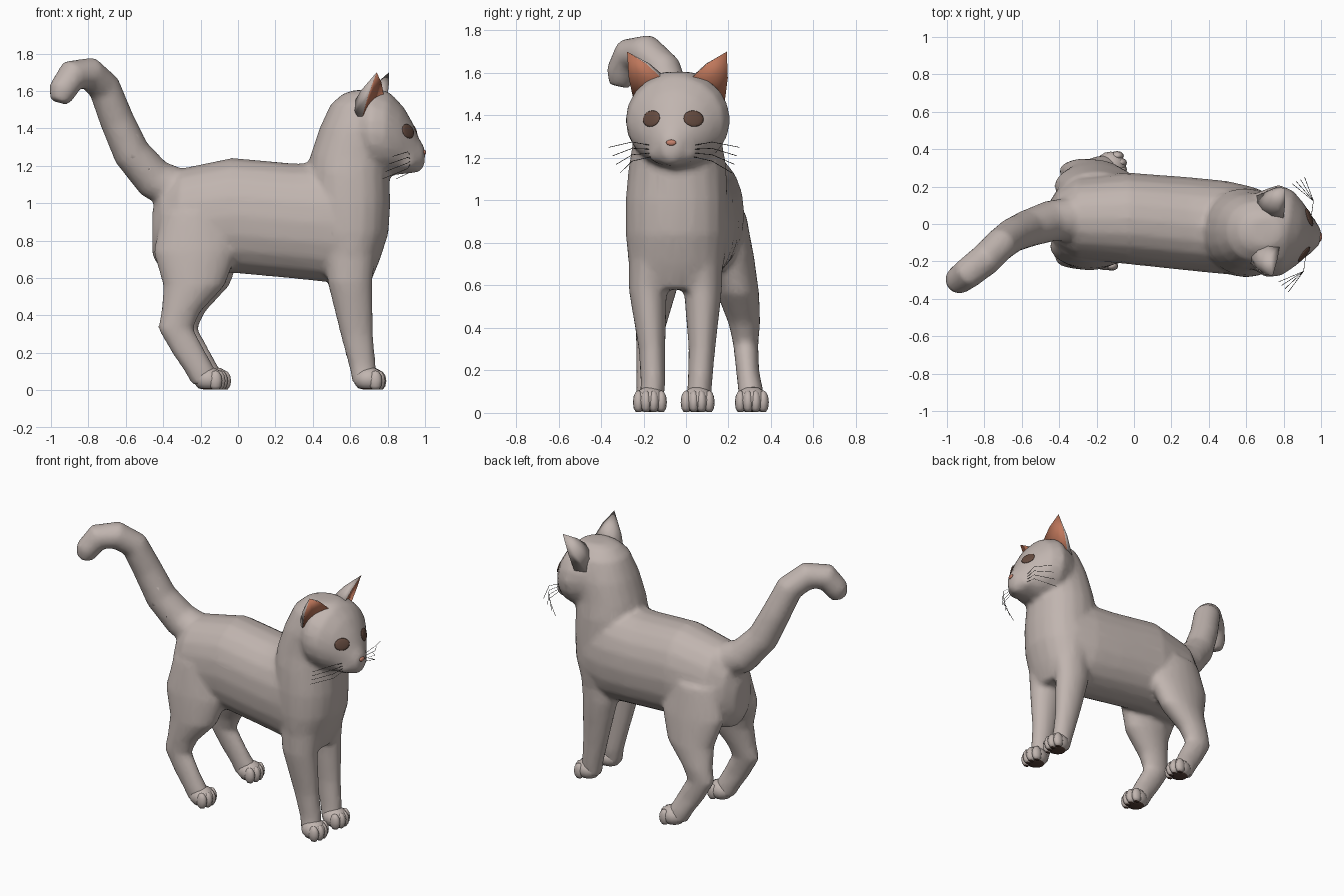
import bpy, bmesh, math
from mathutils import Vector, Matrix, Quaternion
from mathutils.bvhtree import BVHTree

if "Cube" in bpy.data.objects:
    bpy.data.objects.remove(bpy.data.objects["Cube"])


def material(name, rgb):
    m = bpy.data.materials.new(name)
    m.diffuse_color = (*rgb, 1)
    m.use_nodes = True
    m.node_tree.nodes["Principled BSDF"].inputs["Base Color"].default_value = m.diffuse_color
    return m


FUR = material("grey_fur", (0.53, 0.46, 0.43))
EAR = material("terracotta_ear", (0.52, 0.185, 0.105))
EYE = material("brown_eye", (0.13, 0.07, 0.05))
NOSE = material("pink_nose", (0.55, 0.22, 0.15))
PAD = material("dark_pad", (0.09, 0.05, 0.038))
WHISKER = material("dark_whisker", (0.05, 0.045, 0.04))


def finish(name, bm, *mats):
    bmesh.ops.recalc_face_normals(bm, faces=bm.faces)
    me = bpy.data.meshes.new(name)
    for f in bm.faces:
        f.smooth = True
    bm.to_mesh(me)
    bm.free()
    for m in mats:
        me.materials.append(m)
    ob = bpy.data.objects.new(name, me)
    bpy.context.collection.objects.link(ob)
    return ob


def loft(bm, rings, n=20, power=1.0):
    """Skin a closed tube over rings of (centre, u, v)."""
    loops = []
    for c, u, v in rings:
        loop = []
        for i in range(n):
            a = 2 * math.pi * i / n
            ca, sa = math.cos(a), math.sin(a)
            ca = math.copysign(abs(ca) ** power, ca)
            sa = math.copysign(abs(sa) ** power, sa)
            loop.append(bm.verts.new(Vector(c) + Vector(u) * ca + Vector(v) * sa))
        loops.append(loop)
    for p, q in zip(loops, loops[1:]):
        for i in range(n):
            j = (i + 1) % n
            bm.faces.new((p[i], p[j], q[j], q[i]))
    bm.faces.new(loops[0])
    bm.faces.new(loops[-1])


def x_rings(rows):   # rows: x, y, z, half width y, half height z
    return [((x, y, z), (0, a, 0), (0, 0, b)) for x, y, z, a, b in rows]


def z_rings(rows):   # rows: x, y, z, half length x, half width y
    return [((x, y, z), (a, 0, 0), (0, b, 0)) for x, y, z, a, b in rows]


def blob(bm, c, r, quat=Quaternion(), seg=16):
    mat = Matrix.Translation(c) @ quat.to_matrix().to_4x4() @ Matrix.Diagonal((*r, 1))
    bmesh.ops.create_uvsphere(bm, u_segments=seg, v_segments=seg // 2, radius=1, matrix=mat)


# The head is turned slightly towards the front
YAW = Matrix.Translation((0.72, -0.035, 0)) @ Matrix.Rotation(math.radians(-8), 4, 'Z')
R = YAW.to_3x3()


def head_pt(x, y, z):
    return YAW @ Vector((x, y, z))


# Torso
bm = bmesh.new()
loft(bm, x_rings([
    (-0.458, 0.03, 0.84, 0.08, 0.12), (-0.41, 0.03, 0.87, 0.155, 0.23),
    (-0.31, 0.03, 0.90, 0.217, 0.285), (-0.03, 0.03, 0.935, 0.245, 0.308),
    (0.30, 0.0, 0.905, 0.25, 0.308), (0.50, -0.02, 0.895, 0.25, 0.32),
    (0.65, -0.035, 0.90, 0.23, 0.29), (0.73, -0.04, 0.93, 0.17, 0.22)]), power=0.92)
# Chest and neck
loft(bm, z_rings([
    (0.61, -0.045, 0.58, 0.10, 0.17), (0.60, -0.045, 0.70, 0.16, 0.225),
    (0.60, -0.045, 0.84, 0.205, 0.24), (0.60, -0.045, 1.00, 0.215, 0.24),
    (0.592, -0.04, 1.16, 0.217, 0.23), (0.60, -0.04, 1.25, 0.215, 0.214),
    (0.64, -0.04, 1.40, 0.205, 0.20), (0.68, -0.04, 1.53, 0.185, 0.165),
    (0.69, -0.04, 1.585, 0.13, 0.11), (0.70, -0.04, 1.605, 0.08, 0.07)]), power=0.92)
# Head with a wedge face, then whisker pads
loft(bm, [(head_pt(x, 0, (lo + hi) / 2), R @ Vector((0, w, 0)), (0, 0, (hi - lo) / 2))
          for x, w, lo, hi in [
    (-0.16, 0.11, 1.24, 1.54), (-0.08, 0.20, 1.18, 1.59), (0.02, 0.252, 1.15, 1.61),
    (0.10, 0.23, 1.15, 1.585), (0.165, 0.172, 1.155, 1.515), (0.212, 0.118, 1.16, 1.435),
    (0.25, 0.075, 1.165, 1.345), (0.28, 0.04, 1.20, 1.30)]])
for s in (-1, 1):
    blob(bm, head_pt(0.185, s * 0.052, 1.225), (0.07, 0.07, 0.055))
# Tail
path = [(-0.30, 0.03, 1.06, 0.12), (-0.45, 0.015, 1.13, 0.11), (-0.57, -0.025, 1.27, 0.10),
        (-0.65, -0.06, 1.45, 0.092), (-0.715, -0.11, 1.62, 0.088), (-0.795, -0.19, 1.695, 0.088),
        (-0.887, -0.262, 1.685, 0.084), (-0.94, -0.302, 1.60, 0.076), (-0.953, -0.312, 1.54, 0.052)]
pts = [Vector(p[:3]) for p in path]
side = Vector((-0.5, 0.86, 0))
rings = []
for i, p in enumerate(pts):
    t = (pts[min(i + 1, len(pts) - 1)] - pts[max(i - 1, 0)]).normalized()
    u = (side - t * side.dot(t)).normalized()
    rings.append((p, u * path[i][3], t.cross(u) * path[i][3]))
loft(bm, rings)
# Front legs: x, z, half length, half width, with a sideways shift per ring
for y0, ys in ((-0.17, (0.02, -0.01, 0.01, 0.015, 0.0)), (0.055, (0.0, 0.025, 0.02, 0.01, 0.0))):
    rows = [(0.60, 0.82, 0.15, 0.12), (0.598, 0.58, 0.12, 0.09), (0.635, 0.30, 0.088, 0.063),
            (0.665, 0.13, 0.072, 0.058), (0.68, 0.03, 0.065, 0.06)]
    loft(bm, z_rings([(x, y0 + dy, z, a, b) for (x, z, a, b), dy in zip(rows, ys)]))
# Hind legs
for dx, ys in ((0.0, (-0.10, -0.12, -0.148, -0.165, -0.175, -0.18, -0.175, -0.17)),
               (0.025, (0.18, 0.205, 0.245, 0.275, 0.28, 0.29, 0.305, 0.31))):
    rows = [(-0.225, 0.95, 0.18, 0.10), (-0.228, 0.74, 0.225, 0.115), (-0.235, 0.56, 0.165, 0.10),
            (-0.305, 0.42, 0.105, 0.075), (-0.335, 0.33, 0.094, 0.06),
            (-0.262, 0.20, 0.092, 0.055), (-0.20, 0.10, 0.085, 0.06), (-0.175, 0.03, 0.07, 0.06)]
    loft(bm, z_rings([(x + dx, y, z, a, b) for (x, z, a, b), y in zip(rows, ys)]))
body = finish("body", bm, FUR)
# Fuse the parts into one skin, then thin it out
mod = body.modifiers.new("fuse", 'REMESH')
mod.mode, mod.voxel_size, mod.use_smooth_shade = 'VOXEL', 0.017, True
mod = body.modifiers.new("soften", 'SMOOTH')
mod.factor, mod.iterations = 0.5, 6
mod = body.modifiers.new("thin", 'DECIMATE')
mod.ratio = 0.4

# Paws with four toes and dark soles
for name, x, y in (("front_paw_near", 0.70, -0.17), ("front_paw_far", 0.705, 0.055),
                   ("hind_paw_near", -0.155, -0.17), ("hind_paw_far", -0.125, 0.31)):
    bm = bmesh.new()
    blob(bm, (x, y, 0.058), (0.082, 0.077, 0.066))
    for k, fx in zip((-1.5, -0.5, 0.5, 1.5), (0.035, 0.052, 0.052, 0.035)):
        blob(bm, (x + fx, y + k * 0.036, 0.05), (0.036, 0.026, 0.056), seg=12)
    for v in bm.verts:
        v.co.z = max(v.co.z, 0.005)
    for f in bm.faces:
        f.material_index = int(f.calc_center_median().z < 0.009)
    finish(name, bm, FUR, PAD)

# Ears: a curved back and a hollow inner face
for name, s in (("ear_near", -1), ("ear_far", 1)):
    bm = bmesh.new()
    tip = head_pt(0.055, s * 0.237, 1.70)
    arc = [(0.07, 0.07, 1.575), (0.0, 0.055, 1.575), (-0.065, 0.08, 1.55),
           (-0.10, 0.125, 1.51), (-0.09, 0.175, 1.46), (-0.025, 0.216, 1.465)]
    base = [head_pt(x, s * y, z) for x, y, z in arc]
    mid = [b.lerp(tip, 0.5) + (b - (base[0] + base[-1]) / 2) * 0.12 for b in base]
    top = bm.verts.new(tip)
    vb, vm = [bm.verts.new(p) for p in base], [bm.verts.new(p) for p in mid]
    for i in range(5):
        bm.faces.new((vb[i], vb[i + 1], vm[i + 1], vm[i]))
        bm.faces.new((vm[i], vm[i + 1], top))
    hollow = bm.verts.new((base[0] + base[-1] + tip) / 3 - R @ Vector((0.015, 0, 0)))
    rim = [vb[0], vm[0], top, vm[5], vb[5]]
    for a, b in zip(rim, rim[1:] + rim[:1]):
        bm.faces.new((a, b, hollow)).material_index = 1
    bm.faces.new(vb)
    finish(name, bm, FUR, EAR)

# Eyes and nose are thin plates laid on the face
bpy.context.view_layer.update()
tree = BVHTree.FromObject(body, bpy.context.evaluated_depsgraph_get())
for name, y, z, r, m in (("eye_near", -0.163, 1.385, (0.040, 0.050, 0.009), EYE),
                         ("eye_far", 0.036, 1.385, (0.040, 0.050, 0.009), EYE),
                         ("nose", -0.07, 1.272, (0.014, 0.024, 0.009), NOSE)):
    hit, normal, _, _ = tree.ray_cast(Vector((1.5, y, z)), Vector((-1, 0, 0)))
    bm = bmesh.new()
    blob(bm, hit, r, normal.to_track_quat('Z', 'X'))
    finish(name, bm, m)

# Whiskers
cu = bpy.data.curves.new("whiskers", 'CURVE')
cu.dimensions, cu.bevel_depth, cu.bevel_resolution = '3D', 0.0015, 0
for s in (-1, 1):
    for k in range(4):
        sp = cu.splines.new('POLY')
        sp.points.add(2)
        z = 1.255 - 0.015 * k
        for p, q in zip(sp.points, ((0.215, 0.08, z), (0.215, 0.19, z + 0.02 - 0.015 * k),
                                    (0.15 - 0.02 * k, 0.31 - 0.015 * k, z - 0.005 - 0.025 * k))):
            p.co = (*head_pt(q[0], s * q[1], q[2]), 1)
cu.materials.append(WHISKER)
bpy.context.collection.objects.link(bpy.data.objects.new("whiskers", cu))
